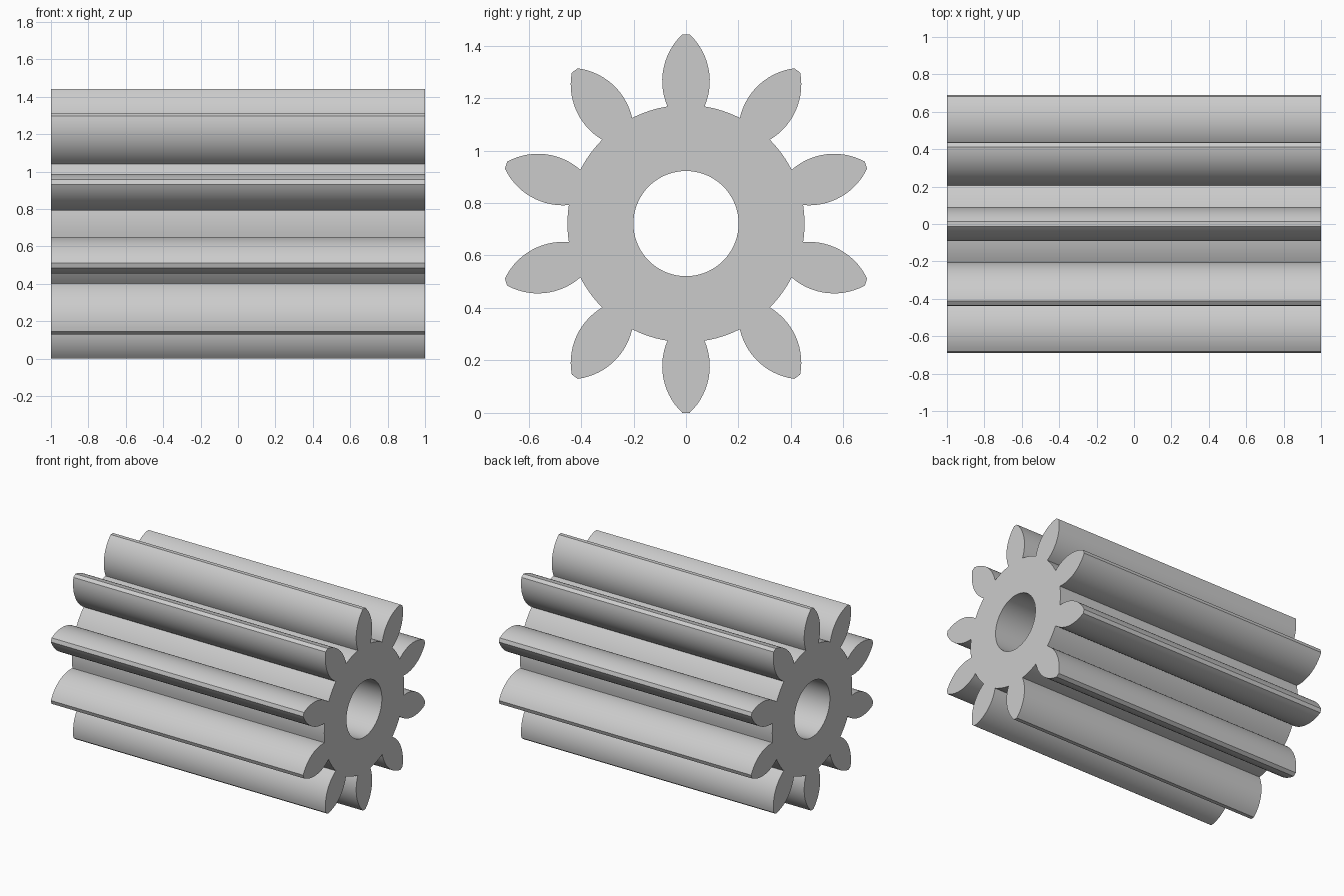
import bpy, bmesh, math
from mathutils import Vector, Matrix

if "Cube" in bpy.data.objects:
    bpy.data.objects.remove(bpy.data.objects["Cube"])

TEETH = 10
CENTRE_Z = 0.7215
TIP_R, ROOT_R, BORE_R = 0.7215, 0.452, 0.2005
LENGTH = 2.0

grey = bpy.data.materials.new("steel grey")
grey.diffuse_color = (0.6, 0.6, 0.6, 1)
grey.use_nodes = True
grey.node_tree.nodes["Principled BSDF"].inputs["Base Color"].default_value = grey.diffuse_color


def polar(radius, angle):
    """Point at an angle clockwise from straight up, as (y, z)."""
    return Vector((radius * math.sin(angle), radius * math.cos(angle)))


def flank(steps=14):
    """Right side of the top tooth: one arc from root corner to tip corner."""
    a, b = polar(ROOT_R, math.radians(9)), Vector((0.014, 0.7213))
    radius = 0.245
    chord = b - a
    out = Vector((chord.y, -chord.x)).normalized()
    c = (a + b) / 2 - out * math.sqrt(radius ** 2 - (chord.length / 2) ** 2)
    t0 = math.atan2(a.y - c.y, a.x - c.x)
    t1 = math.atan2(b.y - c.y, b.x - c.x)
    return [c + radius * Vector((math.cos(t), math.sin(t)))
            for t in (t0 + (t1 - t0) * i / steps for i in range(steps + 1))]


# One pitch of the outline: left flank, tip, right flank, root arc
right = flank()
left = [Vector((-p.x, p.y)) for p in right]
pitch = left + [Vector((0, TIP_R))] + right[::-1]
pitch += [polar(ROOT_R, math.radians(9 + 18 * i / 6)) for i in range(1, 6)]

outline = []
for k in range(TEETH):
    turn = Matrix.Rotation(-2 * math.pi * k / TEETH, 2)
    outline += [turn @ p for p in pitch]
bore = [polar(BORE_R, 2 * math.pi * i / 72) for i in range(72)]

# End face with the shaft bore, then extruded along x
bm = bmesh.new()
edges = []
for loop in (outline, bore):
    vs = [bm.verts.new((-LENGTH / 2, p.x, p.y + CENTRE_Z)) for p in loop]
    edges += [bm.edges.new((vs[i - 1], vs[i])) for i in range(len(vs))]
bmesh.ops.triangle_fill(bm, edges=edges, use_beauty=True)
res = bmesh.ops.extrude_face_region(bm, geom=bm.faces[:], use_keep_orig=True)
new = [g for g in res["geom"] if isinstance(g, bmesh.types.BMVert)]
bmesh.ops.translate(bm, verts=new, vec=(LENGTH, 0, 0))
bmesh.ops.recalc_face_normals(bm, faces=bm.faces[:])

mesh = bpy.data.meshes.new("pinion_gear")
bm.to_mesh(mesh)
bm.free()
mesh.materials.append(grey)
gear = bpy.data.objects.new("pinion_gear", mesh)
bpy.context.collection.objects.link(gear)

# Smooth flanks, crisp corners
bpy.context.view_layer.objects.active = gear
gear.select_set(True)
bpy.ops.object.shade_smooth_by_angle(angle=math.radians(25))
